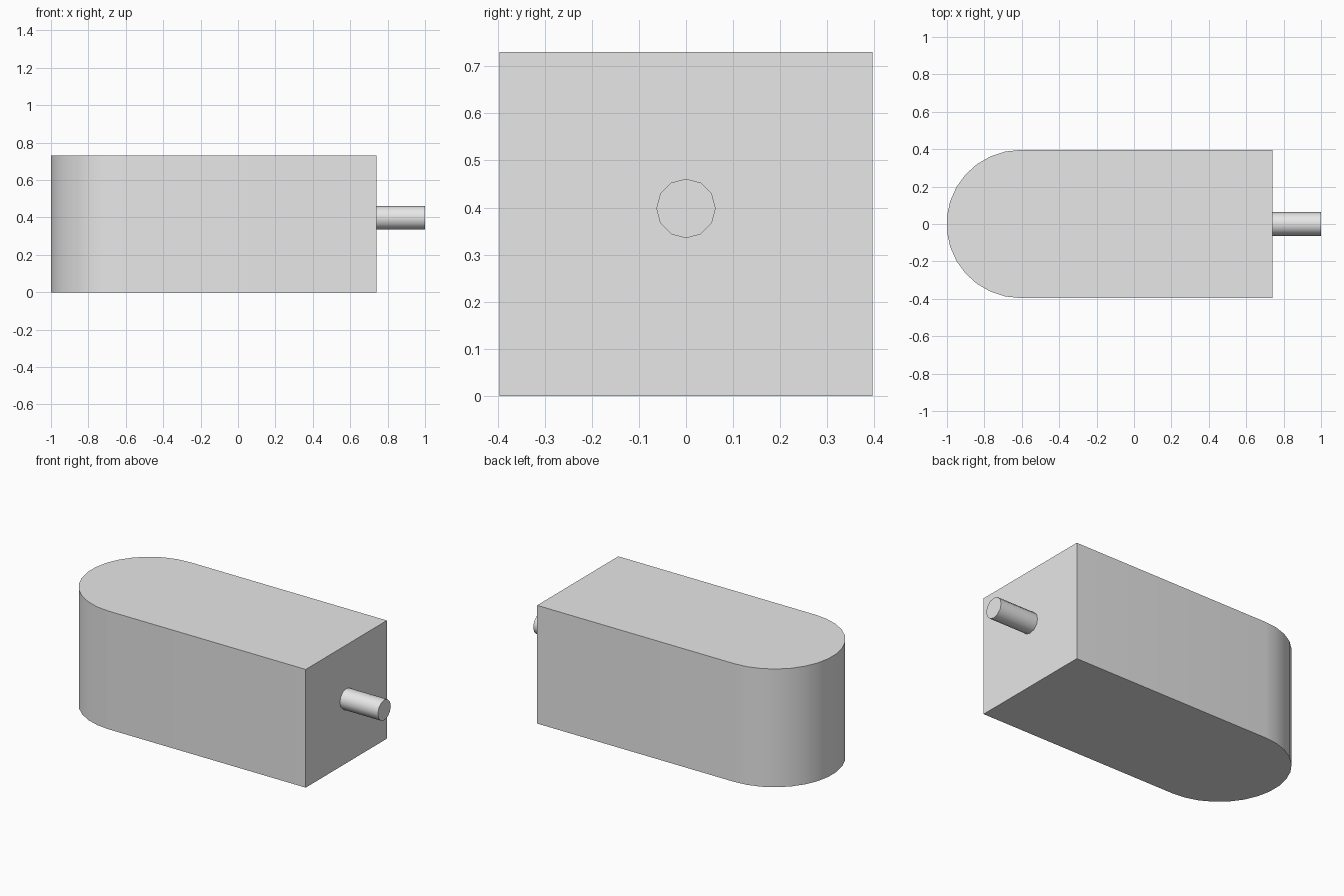
import bpy
import bmesh
import math
from mathutils import Matrix

cube = bpy.data.objects.get("Cube")
if cube:
    bpy.data.objects.remove(cube, do_unlink=True)

GREY = (0.8, 0.8, 0.8, 1)
grey = bpy.data.materials.new("light grey")
grey.use_nodes = True
grey.diffuse_color = GREY
grey.node_tree.nodes["Principled BSDF"].inputs["Base Color"].default_value = GREY


def add_object(name, bm):
    bmesh.ops.recalc_face_normals(bm, faces=bm.faces)
    mesh = bpy.data.meshes.new(name)
    bm.to_mesh(mesh)
    bm.free()
    mesh.materials.append(grey)
    obj = bpy.data.objects.new(name, mesh)
    bpy.context.collection.objects.link(obj)
    bpy.ops.object.select_all(action="DESELECT")
    bpy.context.view_layer.objects.active = obj
    obj.select_set(True)
    bpy.ops.object.shade_smooth_by_angle(angle=math.radians(35))
    return obj


# Housing: half-round outline extruded upward
HALF, FRONT_X, HEIGHT, STEPS = 0.396, 0.74, 0.73, 15
ARC_X = -1 + HALF * math.cos(math.pi / STEPS / 2)
outline = [(FRONT_X, -HALF), (FRONT_X, HALF)]
for i in range(STEPS + 1):
    a = math.pi / 2 + math.pi * i / STEPS
    outline.append((ARC_X + HALF * math.cos(a), HALF * math.sin(a)))

bm = bmesh.new()
base = bm.faces.new([bm.verts.new((x, y, 0)) for x, y in outline])
top = bmesh.ops.extrude_face_region(bm, geom=[base], use_keep_orig=True)
bmesh.ops.translate(bm, vec=(0, 0, HEIGHT),
                    verts=[v for v in top["geom"] if isinstance(v, bmesh.types.BMVert)])
add_object("housing", bm)

# Shaft: twelve-sided rod standing out of the flat end
RADIUS, TIP_X = 0.063, 1.0
bm = bmesh.new()
bmesh.ops.create_cone(
    bm, cap_ends=True, segments=12, radius1=RADIUS, radius2=RADIUS, depth=TIP_X - FRONT_X,
    matrix=Matrix.Translation(((TIP_X + FRONT_X) / 2, 0, 0.398)) @ Matrix.Rotation(math.pi / 2, 4, "Y"))
add_object("shaft", bm)
